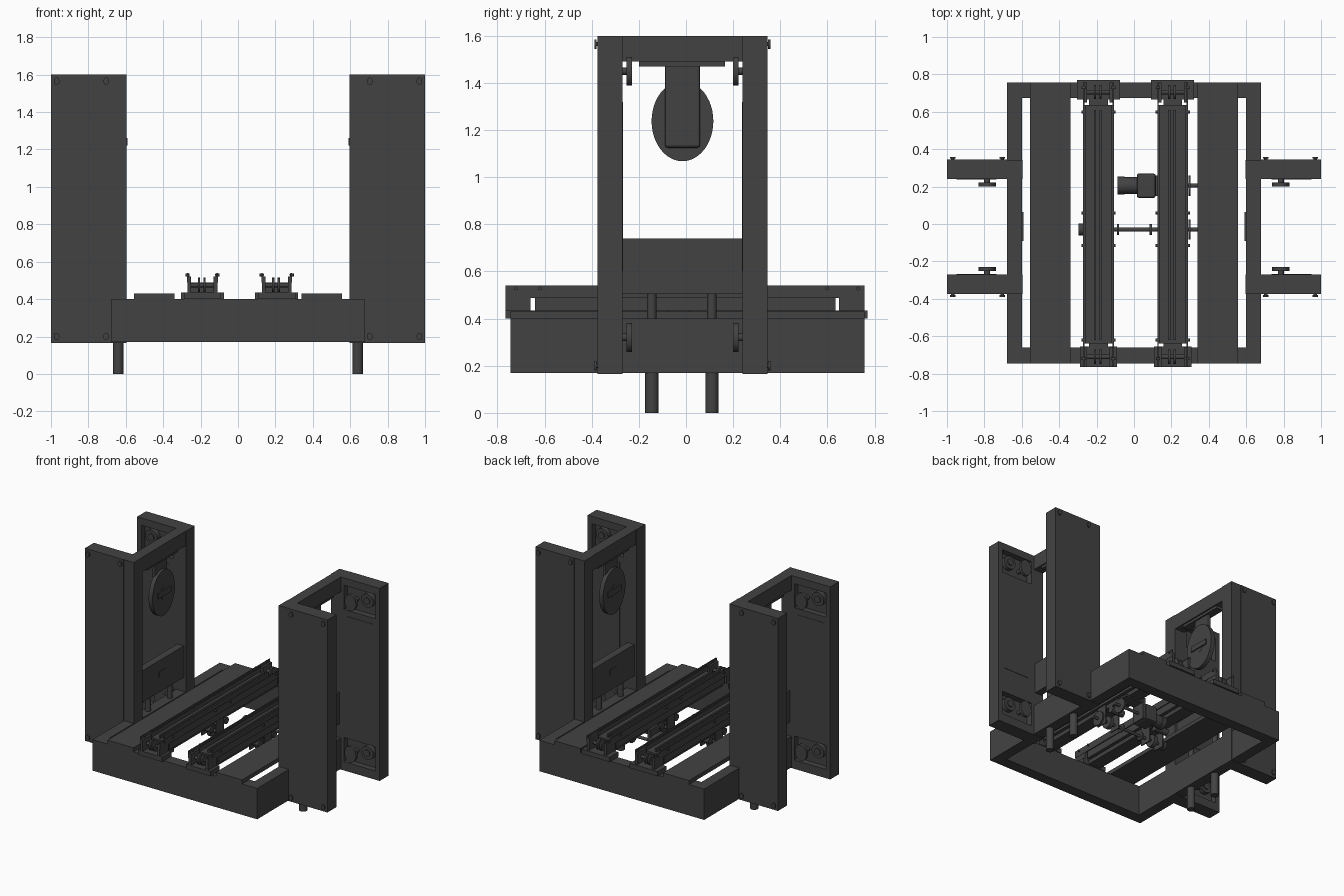
import bpy, math
from mathutils import Matrix

metal = bpy.data.materials.new("charcoal")
metal.diffuse_color = (0.055, 0.055, 0.055, 1)
YC = -0.015  # centre of the side towers in y


def finish(ob, name):
    ob.name = ob.data.name = name
    ob.data.materials.append(metal)
    return ob


def box(name, x, y, z, bevel=0):
    """Box from (min, max) pairs."""
    bpy.ops.mesh.primitive_cube_add(size=1)
    ob = bpy.context.object
    c = [sum(r) / 2 for r in (x, y, z)]
    s = [abs(r[1] - r[0]) for r in (x, y, z)]
    ob.data.transform(Matrix.Translation(c) @ Matrix.Diagonal((*s, 1)))
    if bevel:
        m = ob.modifiers.new("bevel", 'BEVEL')
        m.width, m.segments = bevel, 2
    return finish(ob, name)


def cyl(name, axis, lo, hi, c, r, r2=None, n=32):
    """Cylinder along an axis; c and (r, r2) are in the two other axes in order."""
    bpy.ops.mesh.primitive_cylinder_add(vertices=n, radius=1, depth=1)
    ob = bpy.context.object
    r2 = r2 or r
    mid, h = (lo + hi) / 2, abs(hi - lo)
    if axis == 'X':
        rot, s, t = Matrix.Rotation(math.pi / 2, 4, 'Y'), (h, r, r2), (mid, *c)
    elif axis == 'Y':
        rot, s, t = Matrix.Rotation(math.pi / 2, 4, 'X'), (r, h, r2), (c[0], mid, c[1])
    else:
        rot, s, t = Matrix(), (r, r2, h), (*c, mid)
    ob.data.transform(Matrix.Translation(t) @ Matrix.Diagonal((*s, 1)) @ rot)
    bpy.ops.object.shade_smooth_by_angle(angle=math.radians(40))
    return finish(ob, name)


# Base frame
for name, y in (("front_beam", (-0.745, -0.66)), ("rear_beam", (0.675, 0.757))):
    box("base_" + name, (-0.68, 0.68), y, (0.17, 0.40))
for s in (-1, 1):
    box("base_side_beam", (s * 0.6, s * 0.68), (-0.66, 0.675), (0.17, 0.40))
    box("deck_plate", (s * 0.34, s * 0.555), (-0.745, 0.757), (0.40, 0.43))

# Side towers
for s in (-1, 1):
    def X(a, b):
        return (s * a, s * b)

    box("tower_top_beam", X(0.6, 0.68), (-0.27, 0.24), (1.49, 1.6))
    box("tower_lower_panel", X(0.615, 0.67), (-0.27, 0.24), (0.505, 0.74))
    box("panel_handle", X(0.61, 0.615), (-0.055, 0.025), (0.62, 0.66))
    for y in (-0.145, 0.11):
        cyl("leg", 'Z', 0, 0.40, (s * 0.64, y), 0.028)
        cyl("panel_stud", 'Z', 0.40, 0.505, (s * 0.64, y), 0.02)

    # Hanging oval fixture in the tower opening
    box("fixture_top_plate", X(0.61, 0.67), (-0.2, 0.165), (1.47, 1.49))
    box("fixture_bracket", X(0.62, 0.65), (-0.09, 0.06), (1.125, 1.48), 0.012)
    cyl("fixture_disc", 'X', s * 0.602, s * 0.635, (YC, 1.238), 0.131, 0.17, 48)
    cyl("fixture_hub", 'X', s * 0.60, s * 0.655, (YC, 1.238), 0.037, 0.049)
    box("fixture_bar", X(0.592, 0.603), (-0.09, 0.065), (1.22, 1.26))

    for t in (-1, 1):
        def Y(a, b):  # distances outward from the tower centre
            return (YC + t * a, YC + t * b)

        # Tower post and wing cover, with pulley pockets on the inner face
        box("tower_post", X(0.597, 0.68), Y(0.255, 0.358), (0.165, 1.6))
        box("wing_outer_skin", X(0.68, 1.0), Y(0.30, 0.36), (0.165, 1.6))
        for x in ((0.68, 0.705), (0.965, 1.0)):
            box("wing_edge", X(*x), Y(0.255, 0.30), (0.165, 1.6))
        for z in ((0.165, 0.23), (0.41, 1.365), (1.545, 1.6)):
            box("wing_inner_skin", X(0.705, 0.965), Y(0.255, 0.30), z)
        box("wing_door", X(0.735, 0.95), Y(0.252, 0.256), (0.6, 1.32))
        for z, dz in ((1.45, 0.025), (0.32, 0.02)):
            cyl("pulley_shaft", 'Y', *Y(0.225, 0.30), (s * 0.785, z), 0.016, n=16)
            cyl("pulley", 'Y', *Y(0.215, 0.237), (s * 0.785, z), 0.047, 0.061)
            cyl("inner_pulley", 'Y', *Y(0.265, 0.30), (s * 0.89, z + dz), 0.05)
            cyl("inner_pulley_hub", 'Y', *Y(0.257, 0.30), (s * 0.89, z + dz), 0.025)
        # Cover bolts
        for x in (0.705, 0.97):
            for z in (0.2, 1.565):
                cyl("bolt_neck", 'Y', *Y(0.355, 0.367), (s * x, z), 0.009, n=12)
                cyl("bolt_head", 'Y', *Y(0.364, 0.374), (s * x, z), 0.015, 0.02, 20)

# Twin conveyors
for cx in (-0.19, 0.207):
    def X(a, b):
        return (cx + a, cx + b)

    box("conveyor_bed", X(-0.075, 0.075), (-0.64, 0.635), (0.435, 0.488))
    box("conveyor_keel", X(-0.05, 0.05), (-0.66, 0.67), (0.405, 0.435))
    for a in (-0.025, 0.005):
        box("chain_guide", X(a, a + 0.012), (-0.62, 0.61), (0.488, 0.515))
    for s in (-1, 1):
        box("side_fin", X(s * 0.075, s * 0.082), (-0.765, 0.757), (0.488, 0.54))
        box("fin_lip", X(s * 0.068, s * 0.075), (-0.64, 0.635), (0.525, 0.535))
        for y in (-0.62, -0.115, 0.06, 0.6):
            cyl("fin_bolt", 'X', cx + s * 0.07, cx + s * 0.092, (y, 0.528), 0.008, n=12)
        for y in (-0.72, 0.73):
            cyl("end_bolt", 'X', cx + s * 0.07, cx + s * 0.09, (y, 0.528), 0.008, n=12)
        for y in ((-0.765, -0.66), (0.65, 0.757)):
            box("end_cheek", X(s * 0.06, s * 0.08), y, (0.435, 0.52))
        # Hangers carrying the drive shafts
        box("shaft_hanger", X(s * 0.055, s * 0.063), (-0.075, 0.015), (0.29, 0.435))
    # End feet and sprockets
    box("front_foot", X(-0.1, 0.1), (-0.765, -0.655), (0.40, 0.435))
    box("rear_foot", X(-0.115, 0.115), (0.665, 0.77), (0.40, 0.435))
    for y in (-0.71, 0.705):
        cyl("end_axle", 'X', cx - 0.07, cx + 0.07, (y, 0.475), 0.012, n=16)
        for a in (-0.019, 0.011):
            cyl("end_sprocket", 'X', cx + a - 0.006, cx + a + 0.006, (y, 0.475), 0.038, n=20)
    # Return idlers under the bed
    for y in (-0.11, 0.06):
        cyl("return_idler", 'X', cx - 0.055, cx + 0.055, (y, 0.38), 0.025, n=20)

# Cross shaft with collars and sprocket
SZ = 0.33
cyl("cross_shaft", 'X', -0.295, 0.34, (-0.03, SZ), 0.011, n=16)
for x, r, w in ((-0.285, 0.032, 0.012), (-0.085, 0.03, 0.006), (0.09, 0.03, 0.006),
                (0.297, 0.054, 0.006), (-0.19, 0.045, 0.015), (0.207, 0.045, 0.015)):
    cyl("shaft_wheel", 'X', x - w, x + w, (-0.03, SZ), r, n=24)

# Drive motor, gearbox and sprocket
cyl("motor", 'X', -0.055, 0.03, (0.205, SZ), 0.045)
cyl("motor_cap", 'X', -0.087, -0.05, (0.205, SZ), 0.048)
box("gearbox", (0.015, 0.115), (0.14, 0.27), (0.27, 0.39), 0.01)
box("motor_mount", (0.115, 0.135), (0.15, 0.26), (0.27, 0.435))
box("motor_bracket", (0.115, 0.28), (0.16, 0.25), (0.395, 0.41))
cyl("motor_shaft", 'X', 0.11, 0.34, (0.205, SZ), 0.011, n=16)
cyl("drive_sprocket", 'X', 0.291, 0.303, (0.205, SZ), 0.054, n=24)
